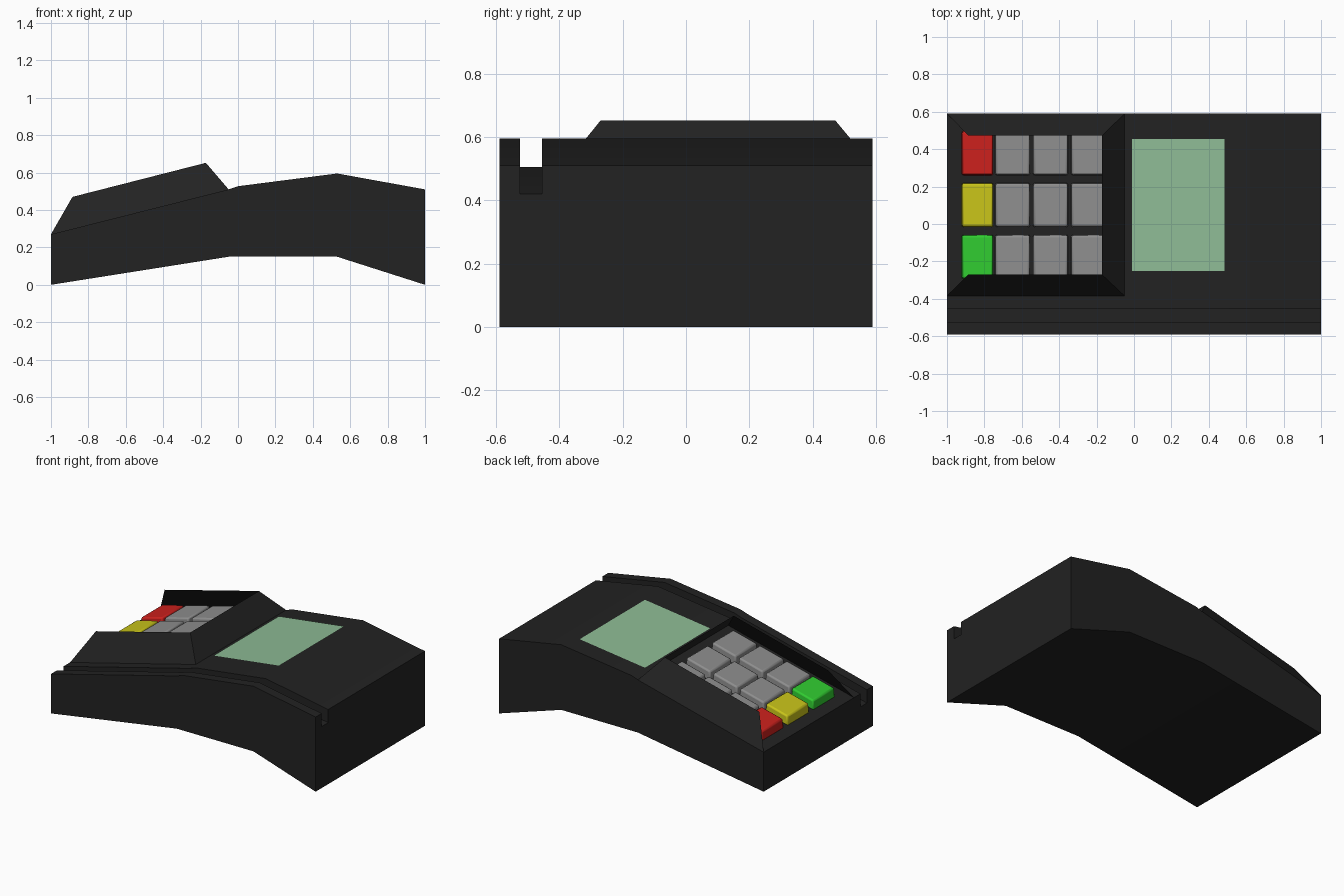
import bpy, bmesh

if "Cube" in bpy.data.objects:
    bpy.data.objects.remove(bpy.data.objects["Cube"])


def material(name, rgb):
    m = bpy.data.materials.new(name)
    m.diffuse_color = (*rgb, 1)
    m.use_nodes = True
    m.node_tree.nodes["Principled BSDF"].inputs["Base Color"].default_value = m.diffuse_color
    return m


def make(name, verts, faces, mat=None, solid=True):
    bm = bmesh.new()
    vs = [bm.verts.new(v) for v in verts]
    for f in faces:
        bm.faces.new([vs[i] for i in f])
    if solid:
        bmesh.ops.recalc_face_normals(bm, faces=bm.faces)
    me = bpy.data.meshes.new(name)
    bm.to_mesh(me)
    bm.free()
    ob = bpy.data.objects.new(name, me)
    bpy.context.collection.objects.link(ob)
    if mat:
        me.materials.append(mat)
    return ob


def smooth(ob, angle=0.6):
    bpy.ops.object.select_all(action='DESELECT')
    ob.select_set(True)
    bpy.context.view_layer.objects.active = ob
    bpy.ops.object.shade_smooth_by_angle(angle=angle)


black = material("black_plastic", (0.016, 0.016, 0.016))
green_glass = material("screen_green", (0.27, 0.50, 0.30))
grey = material("key_grey", (0.27, 0.27, 0.27))
key_colors = [material("key_red", (0.60, 0.015, 0.012)),
              material("key_yellow", (0.58, 0.55, 0.01)),
              material("key_green", (0.03, 0.60, 0.03))]

# Body: stations (x, bottom z, top z) swept with a section that has the card slot
stations = [(-1, 0, 0.27), (-0.05, 0.15, 0.51), (0, 0.15, 0.527),
            (0.53, 0.15, 0.595), (1, 0, 0.51)]
SLOT = 0.09
verts = []
for x, b, t in stations:
    section = [(-0.59, b), (-0.59, t), (-0.525, t), (-0.525, t - SLOT),
               (-0.455, t - SLOT), (-0.455, t), (0.59, t), (0.59, b)]
    verts += [(x, y, z) for y, z in section]
n, last = 8, 8 * (len(stations) - 1)
faces = [(s * n + i, s * n + (i + 1) % n, (s + 1) * n + (i + 1) % n, (s + 1) * n + i)
         for s in range(len(stations) - 1) for i in range(n)]
# End caps split around the slot
for o in (0, last):
    faces += [[o + i for i in f] for f in ((0, 1, 2, 3), (0, 3, 4, 7), (4, 5, 6, 7))]
smooth(make("body", verts, faces, black))

# Keypad surround: thin sloping shield on three sides, open at the top and the left end
base = [(-1, -0.385, 0.27), (-0.05, -0.385, 0.51), (-0.05, 0.59, 0.51), (-1, 0.59, 0.27)]
rim = [(-0.885, -0.27, 0.47), (-0.172, -0.27, 0.652),
       (-0.172, 0.472, 0.652), (-0.885, 0.472, 0.47)]
make("keypad_surround", base + rim,
     [(i, i + 1, i + 5, i + 4) for i in range(3)], black, solid=False)


# Keys: blocks standing on the sloping deck
def deck(x):
    return 0.27 + (x + 1) * 0.24 / 0.95


def key(name, x0, x1, y0, y1, mat):
    pts = []
    for h, inset in ((-0.005, 0), (0.062, 0.004)):
        for x, y in ((x0 + inset, y0 + inset), (x1 - inset, y0 + inset),
                     (x1 - inset, y1 - inset), (x0 + inset, y1 - inset)):
            pts.append((x, y, deck(x) + h))
    quads = [(0, 1, 2, 3), (4, 5, 6, 7)]
    quads += [(i, (i + 1) % 4, (i + 1) % 4 + 4, i + 4) for i in range(4)]
    ob = make(name, pts, quads, mat)
    bev = ob.modifiers.new("bevel", 'BEVEL')
    bev.width, bev.segments = 0.01, 2
    smooth(ob)


columns = [(-0.922, -0.752), (-0.743, -0.555), (-0.541, -0.352), (-0.337, -0.15)]
for row in range(3):
    y0 = 0.26 - row * 0.277
    for col, (x0, x1) in enumerate(columns):
        key(f"key_{row}_{col}", x0, x1, y0, y0 + 0.237,
            grey if col else key_colors[row])


# Screen: flat panel just above the display face
def face_z(x):
    return 0.531 + x * 0.068 / 0.53


make("screen", [(x, y, face_z(x)) for x, y in
                ((-0.01, -0.25), (0.485, -0.25), (0.485, 0.455), (-0.01, 0.455))],
     [(0, 1, 2, 3)], green_glass, solid=False)
